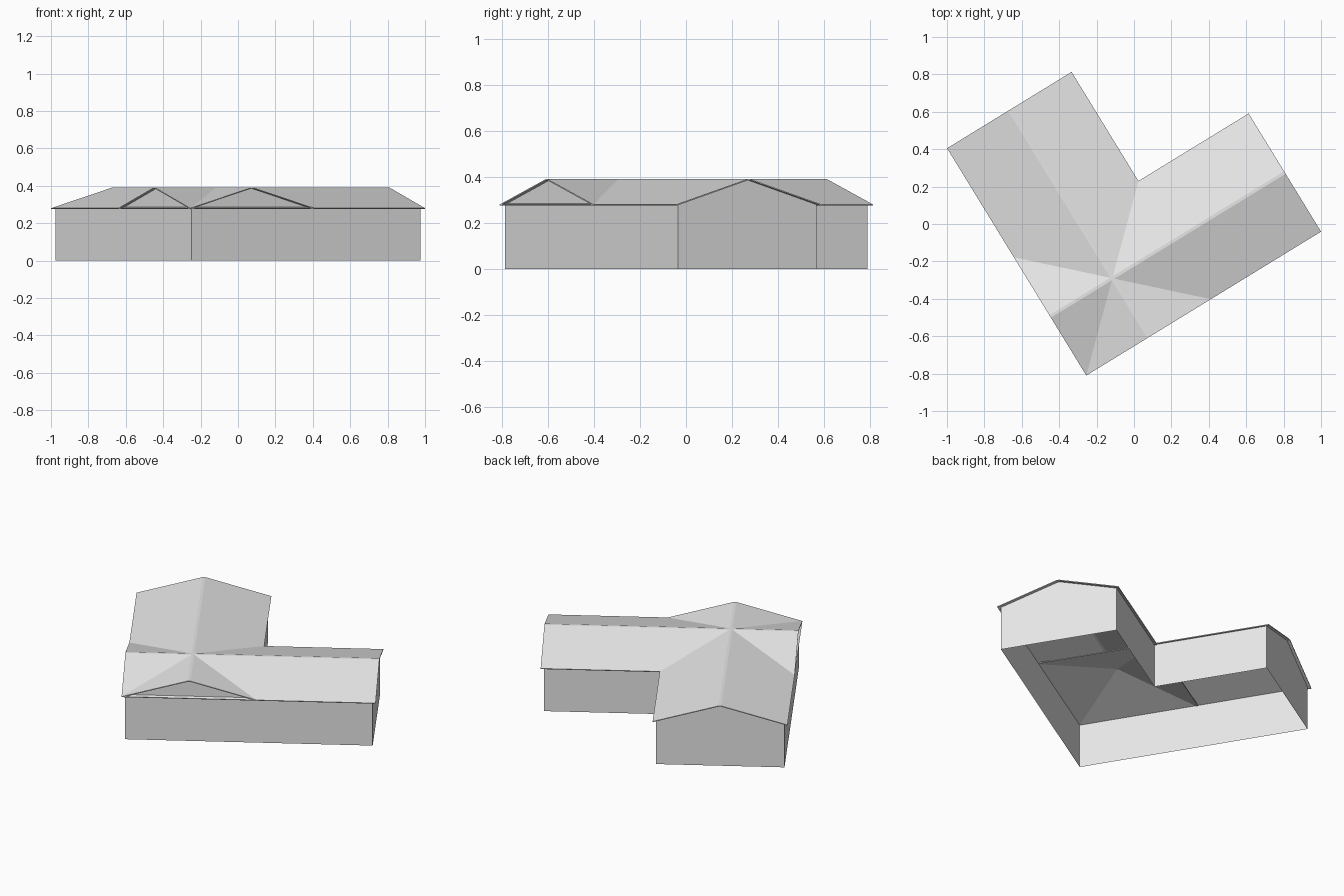
import bpy, bmesh
from math import radians
from mathutils import Matrix

cube = bpy.data.objects.get("Cube")
if cube:
    bpy.data.objects.remove(cube, do_unlink=True)

grey = bpy.data.materials.new("light_grey")
grey.use_nodes = True
grey.diffuse_color = (0.8, 0.8, 0.8, 1)
grey.node_tree.nodes["Principled BSDF"].inputs["Base Color"].default_value = (0.8, 0.8, 0.8, 1)

# The house is drawn along its own walls, then turned onto the plot
PLACE = Matrix.Translation((-0.255, -0.81, 0)) @ Matrix.Rotation(radians(31.5), 4, 'Z')
LONG_X, LONG_Y = 1.472, 1.425      # roof length of each wing
WIDE_X, WIDE_Y = 0.741, 0.781      # roof width of each wing
EAVE, RIDGE, THICK, HANG, CAP = 0.28, 0.39, 0.005, 0.018, 0.008


def add_mesh(name, faces):
    bm = bmesh.new()
    for face in faces:
        bm.faces.new([bm.verts.new(p) for p in face])
    bmesh.ops.remove_doubles(bm, verts=bm.verts, dist=0.0001)
    mesh = bpy.data.meshes.new(name)
    bm.to_mesh(mesh)
    bm.free()
    mesh.materials.append(grey)
    obj = bpy.data.objects.new(name, mesh)
    obj.matrix_world = PLACE
    bpy.context.collection.objects.link(obj)
    return obj


def profile(width, inset, low, high):
    """Gable outline across a wing, with a narrow flat ridge."""
    mid = width / 2
    return [(inset, low), (mid - CAP, high), (mid + CAP, high), (width - inset, low)]


def wing(name, length, width, along_x):
    def point(along, across, z):
        return (along, across, z) if along_x else (across, along, z)

    # Folded roof sheet
    line = profile(width, 0, EAVE, RIDGE)
    strips = []
    for a, b in zip(line, line[1:]):
        strip = [point(0, *a), point(length, *a), point(length, *b), point(0, *b)]
        strips.append(strip if along_x else strip[::-1])
    roof = add_mesh(name + "_roof", strips)
    sheet = roof.modifiers.new("thickness", 'SOLIDIFY')
    sheet.thickness = THICK
    sheet.offset = -1

    # Gable walls set back under the overhang
    ends = []
    for along in (HANG, length - HANG):
        gable = [point(along, *p) for p in profile(width, HANG, EAVE, RIDGE - THICK)]
        ends.append(gable if (along == HANG) == along_x else gable[::-1])
    add_mesh(name + "_gables", ends)


wing("long_wing", LONG_X, WIDE_X, True)
wing("side_wing", LONG_Y, WIDE_Y, False)

# Outer walls around the L-shaped plan, open below
h = HANG
plan = [(h, h), (LONG_X - h, h), (LONG_X - h, WIDE_X - h), (WIDE_Y - h, WIDE_X - h),
        (WIDE_Y - h, LONG_Y - h), (h, LONG_Y - h)]
add_mesh("walls", [[(*a, 0), (*b, 0), (*b, EAVE), (*a, EAVE)]
                   for a, b in zip(plan, plan[1:] + plan[:1])])
